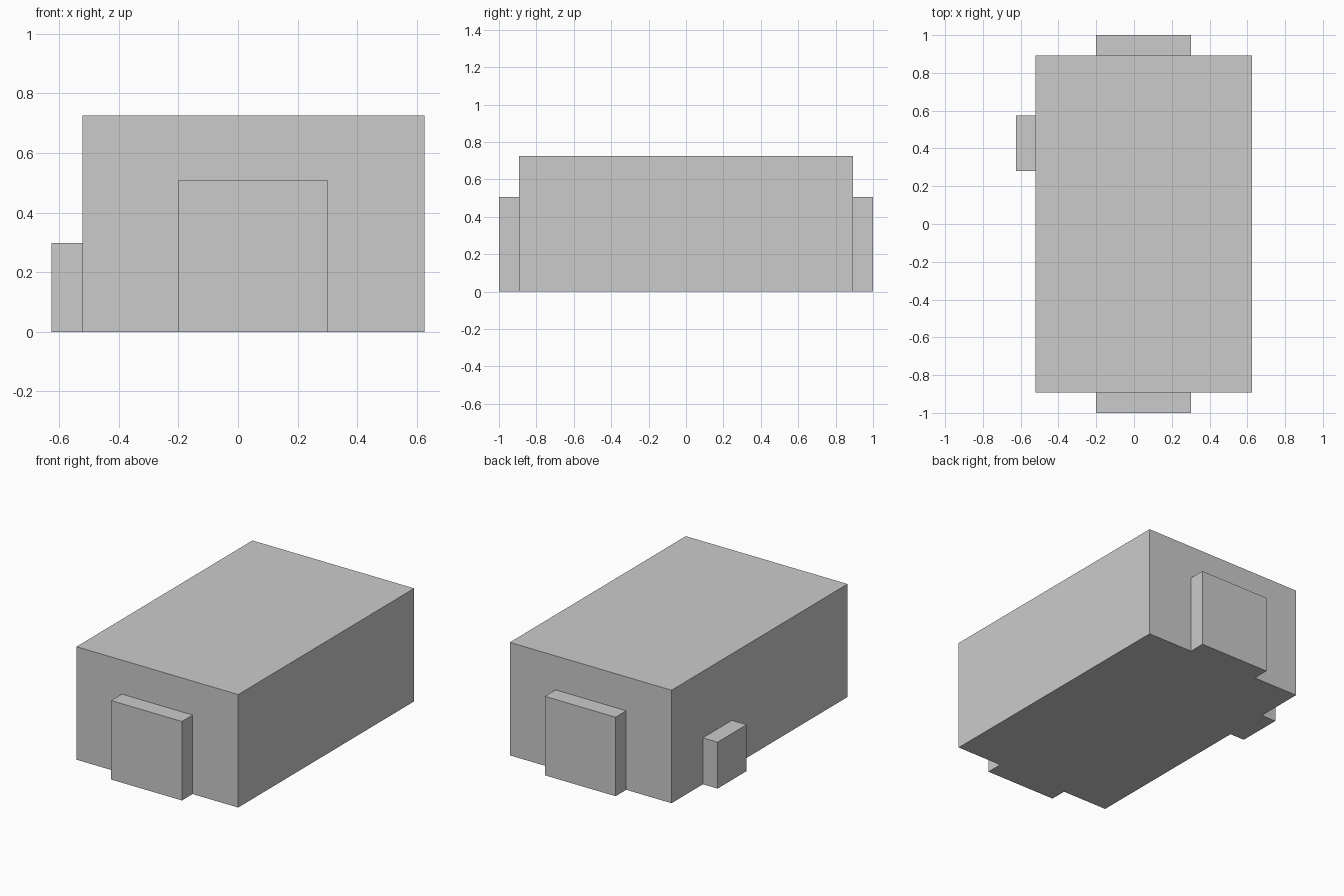
import bpy
import bmesh
from mathutils import Matrix, Vector

cube = bpy.data.objects.get("Cube")
if cube:
    bpy.data.objects.remove(cube, do_unlink=True)

# One plain grey for the whole model
COLOUR = (0.6, 0.6, 0.6, 1.0)
grey = bpy.data.materials.new("light_grey")
grey.use_nodes = True
grey.diffuse_color = COLOUR
grey.node_tree.nodes["Principled BSDF"].inputs["Base Color"].default_value = COLOUR


def box(name, x, y, height):
    """Box standing on the ground, from x and y ranges."""
    size = Vector((x[1] - x[0], y[1] - y[0], height))
    centre = Vector((sum(x) / 2, sum(y) / 2, height / 2))
    bm = bmesh.new()
    bmesh.ops.create_cube(bm, size=1, matrix=Matrix.Diagonal(size).to_4x4())
    mesh = bpy.data.meshes.new(name)
    bm.to_mesh(mesh)
    bm.free()
    mesh.materials.append(grey)
    obj = bpy.data.objects.new(name, mesh)
    obj.location = centre
    bpy.context.collection.objects.link(obj)
    return obj


# Main block
WEST, EAST, END = -0.522, 0.626, 0.892
box("main_block", (WEST, EAST), (-END, END), 0.725)

# Matching porches at both ends
porch_x, porch_height = (-0.2, 0.302), 0.507
box("front_porch", porch_x, (-1, -END), porch_height)
box("back_porch", porch_x, (END, 1), porch_height)

# Small block on the right side, towards the back
box("side_block", (-0.626, WEST), (0.28, 0.574), 0.298)
